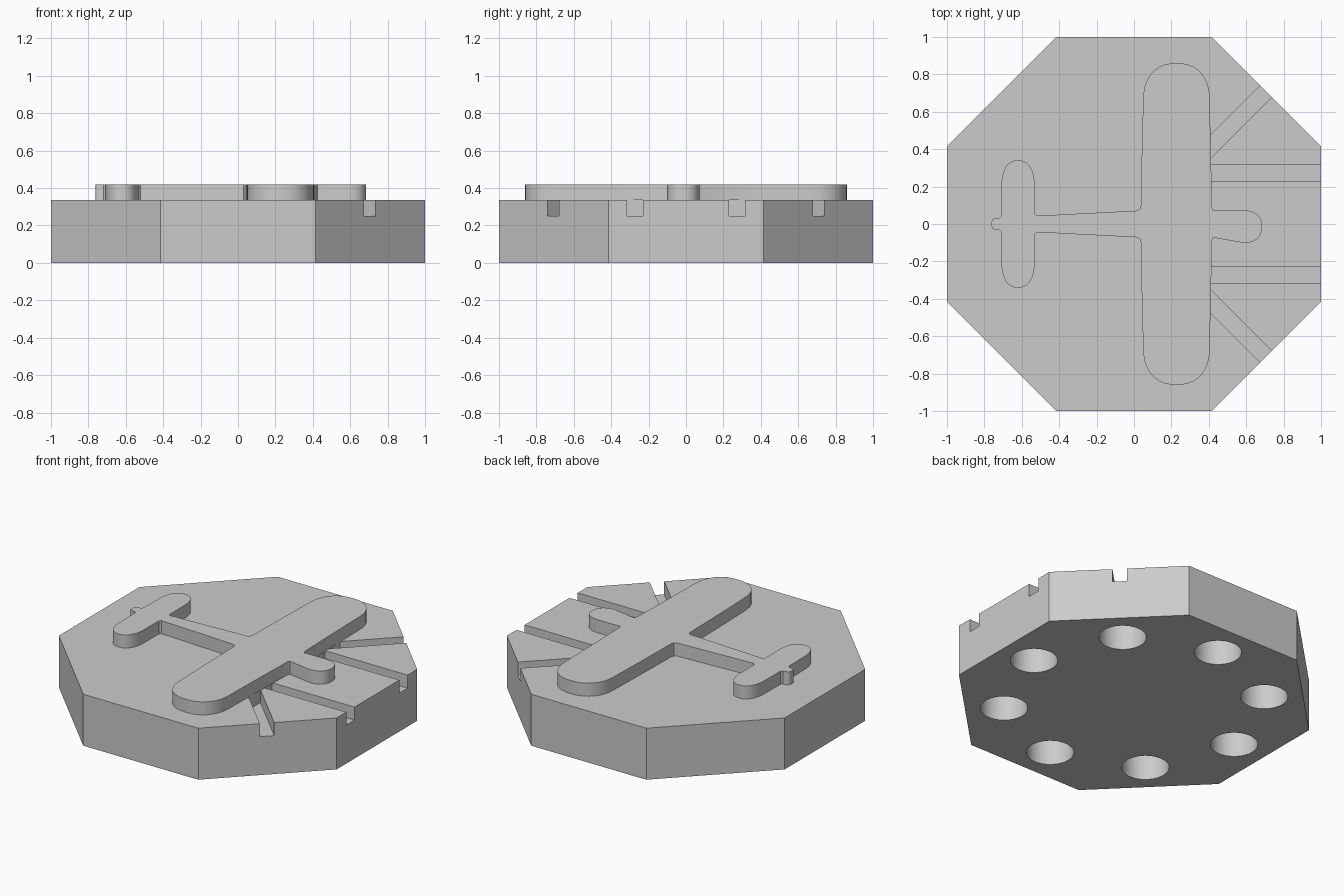
import bpy, bmesh, math

if "Cube" in bpy.data.objects:
    bpy.data.objects.remove(bpy.data.objects["Cube"])

TOP = 0.335       # upper face of the base
GROOVE = 0.25     # floor of the grooves
RELIEF = 0.42     # upper face of the aircraft

grey = bpy.data.materials.new("light grey")
grey.diffuse_color = (0.6, 0.6, 0.6, 1)
grey.use_nodes = True
grey.node_tree.nodes["Principled BSDF"].inputs["Base Color"].default_value = grey.diffuse_color


def add_prism(bm, pts, z0, z1):
    """Closed vertical prism over a plan outline."""
    low = [bm.verts.new((x, y, z0)) for x, y in pts]
    high = [bm.verts.new((x, y, z1)) for x, y in pts]
    bm.faces.new(low[::-1])
    bm.faces.new(high)
    n = len(pts)
    for i in range(n):
        j = (i + 1) % n
        bm.faces.new((low[i], low[j], high[j], high[i]))


def make_object(name, prisms):
    bm = bmesh.new()
    for pts, z0, z1 in prisms:
        add_prism(bm, pts, z0, z1)
    bmesh.ops.recalc_face_normals(bm, faces=bm.faces[:])
    mesh = bpy.data.meshes.new(name)
    bm.to_mesh(mesh)
    bm.free()
    mesh.materials.append(grey)
    obj = bpy.data.objects.new(name, mesh)
    bpy.context.collection.objects.link(obj)
    return obj


def ring(cx, cy, r, n, phase=0.0):
    return [(cx + r * math.cos(phase + 2 * math.pi * i / n),
             cy + r * math.sin(phase + 2 * math.pi * i / n)) for i in range(n)]


def cap(cx, cy, rx, ry, a0, a1, power=2.3, n=20):
    """Rounded end: arc of a superellipse between two angles in degrees."""
    out = []
    for i in range(n + 1):
        a = math.radians(a0 + (a1 - a0) * i / n)
        c, s = math.cos(a), math.sin(a)
        out.append((cx + rx * math.copysign(abs(c) ** (2 / power), c),
                    cy + ry * math.copysign(abs(s) ** (2 / power), s)))
    return out


def mirror_y(pts):
    return [(x, -y) for x, y in reversed(pts)]


# Octagonal base
base = make_object("octagonal_base", [
    (ring(0, 0, 1 / math.cos(math.pi / 8), 8, math.pi / 8), 0, TOP)])

# Grooves that fan out ahead of the wing, and round sockets underneath
straight = [(0.405, 0.23), (1.1, 0.23), (1.1, 0.315), (0.405, 0.315)]
diagonal = [(0.405, 0.348), (0.905, 0.848), (0.905, 0.97), (0.405, 0.47)]
cuts = []
for groove in (straight, diagonal):
    cuts += [(groove, GROOVE, 0.4), (mirror_y(groove), GROOVE, 0.4)]
for i in range(8):
    a = i * math.pi / 4
    cuts.append((ring(0.77 * math.cos(a), 0.77 * math.sin(a), 0.14, 48), -0.1, 0.2))
cutter = make_object("groove_and_socket_cutter", cuts)
cutter.hide_render = True

mod = base.modifiers.new("cuts", "BOOLEAN")
mod.operation = "DIFFERENCE"
mod.solver = "EXACT"
mod.object = cutter
bpy.context.view_layer.objects.active = base
bpy.ops.object.modifier_apply(modifier=mod.name)
bpy.data.objects.remove(cutter)

# Aircraft half outline, from the nose side back to the tail stub
half = [(0.425, 0.073), (0.418, 0.085), (0.41, 0.4)]
half += cap(0.227, 0.66, 0.178, 0.2, 0, 180)                    # wing tip
half += [(0.042, 0.4), (0.037, 0.1), (0.03, 0.078), (0.012, 0.071)]
half += [(-0.52, 0.044), (-0.531, 0.055)]                       # rear body
half += cap(-0.62, 0.2, 0.089, 0.141, 0, 180)                   # tail tip
half += [(-0.711, 0.042), (-0.72, 0.032)]
half += cap(-0.735, 0.01, 0.026, 0.02, 90, 180, n=6)            # tail stub
nose = cap(0.585, -0.014, 0.1, 0.087, -90, 90)
aircraft = make_object("aircraft_relief", [(half + mirror_y(half) + nose, TOP, RELIEF)])

# Smooth curved walls, crisp edges
for obj in (base, aircraft):
    bpy.ops.object.select_all(action="DESELECT")
    obj.select_set(True)
    bpy.context.view_layer.objects.active = obj
    bpy.ops.object.shade_smooth_by_angle(angle=math.radians(30))
